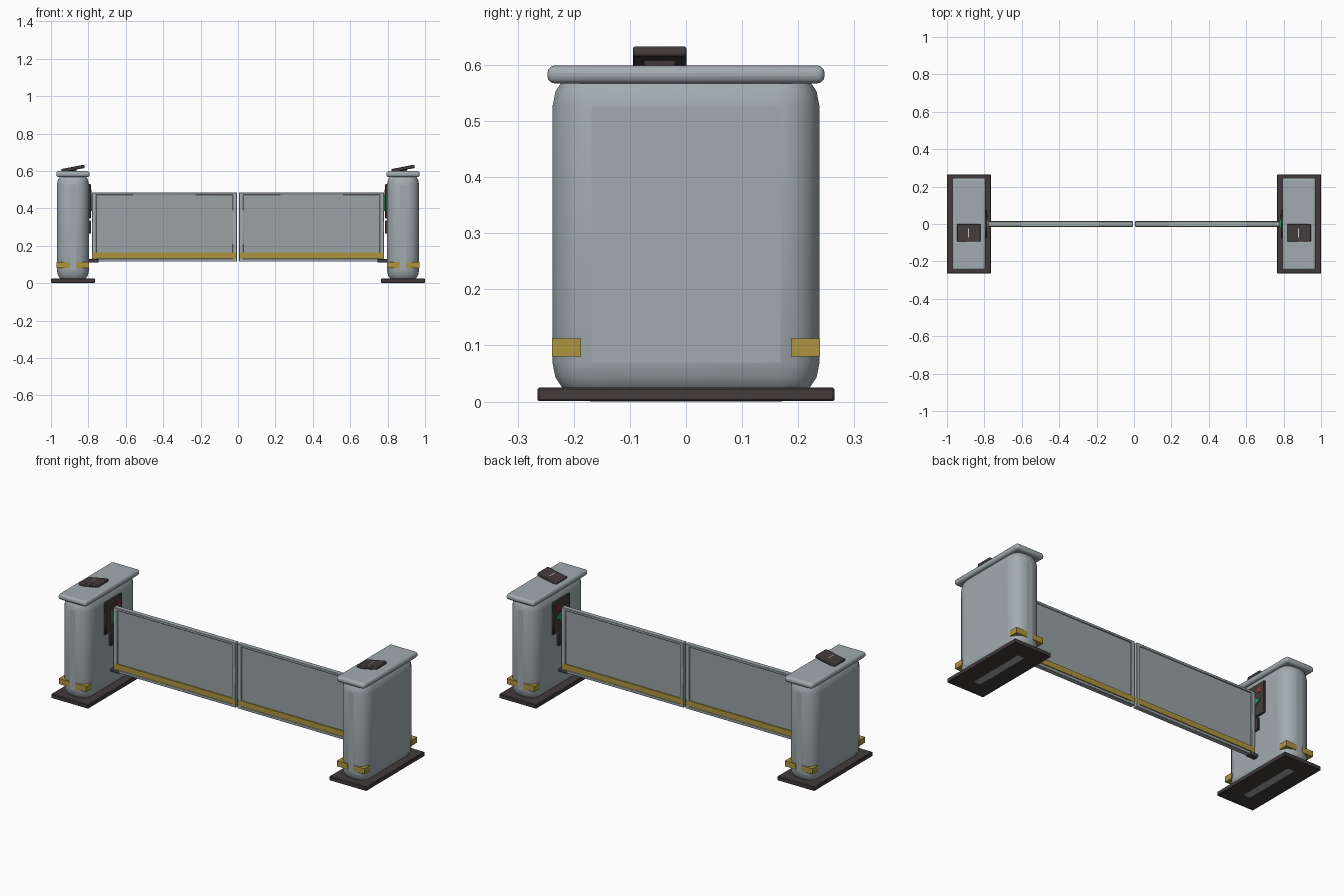
import bpy, bmesh, math
from mathutils import Matrix

old = bpy.data.objects.get("Cube")
if old:
    bpy.data.objects.remove(old, do_unlink=True)


def material(name, r, g, b):
    m = bpy.data.materials.new(name)
    m.use_nodes = True
    m.diffuse_color = (r, g, b, 1)
    m.node_tree.nodes["Principled BSDF"].inputs["Base Color"].default_value = (r, g, b, 1)
    return m


STEEL = material("cabinet grey", 0.36, 0.41, 0.43)
PANEL = material("panel grey", 0.32, 0.36, 0.375)
DARK = material("dark charcoal", 0.055, 0.045, 0.044)
YELLOW = material("warning yellow", 0.42, 0.30, 0.05)
GREEN = material("signal green", 0.03, 0.36, 0.12)
RED = material("signal red", 0.40, 0.03, 0.03)
LIGHT = material("pale grey", 0.60, 0.60, 0.60)


def finish(name, bm, mat, bevel=0, segments=2):
    mesh = bpy.data.meshes.new(name)
    bm.to_mesh(mesh)
    bm.free()
    mesh.materials.append(mat)
    ob = bpy.data.objects.new(name, mesh)
    bpy.context.collection.objects.link(ob)
    if bevel:
        mod = ob.modifiers.new("rounded edges", "BEVEL")
        mod.width, mod.segments = bevel, segments
        bpy.ops.object.select_all(action="DESELECT")
        ob.select_set(True)
        bpy.context.view_layer.objects.active = ob
        bpy.ops.object.shade_smooth_by_angle(angle=math.radians(40))
    return ob


def box(name, x, y, z, mat, bevel=0, segments=2):
    """Box given as (low, high) ranges on each axis."""
    bm = bmesh.new()
    bmesh.ops.create_cube(bm, size=1)
    for v in bm.verts:
        for i, (a, b) in enumerate((x, y, z)):
            v.co[i] = (a + b) / 2 + v.co[i] * (b - a)
    return finish(name, bm, mat, bevel, segments)


def around(c, half):
    return (c - half, c + half)


def span(side, a, b):
    """Range on x, mirrored for the right-hand side."""
    return tuple(sorted((side * a, side * b)))


def arrow(name, side, x, z, size, mat):
    """Thin triangular signal on the inner face of a cabinet."""
    bm = bmesh.new()
    bmesh.ops.create_cone(bm, cap_ends=True, segments=3, radius1=size,
                          radius2=size, depth=0.008)
    bm.transform(Matrix.Translation((side * x, 0, z)) @ Matrix.Rotation(math.pi / 2, 4, "Y"))
    return finish(name, bm, mat)


for side, word in ((-1, "right"), (1, "left")):
    cx = side * 0.8825

    # Floor plate and rounded cabinet
    box(word + "_base_plate", around(cx, 0.1175), (-0.265, 0.265), (0.001, 0.025),
        DARK, 0.003, 1)
    box(word + "_cabinet", around(cx, 0.086), (-0.238, 0.238), (0, 0.596),
        STEEL, 0.07, 4)
    box(word + "_lid", around(cx, 0.089), (-0.247, 0.247), (0.567, 0.599),
        STEEL, 0.013, 3)

    # Corner warning blocks
    for sx, xname in ((-1, "a"), (1, "b")):
        for sy, yname in ((-1, "front"), (1, "back")):
            box(f"{word}_{yname}_corner_block_{xname}", around(cx + sx * 0.053, 0.034),
                around(sy * 0.213, 0.026), (0.08, 0.112), YELLOW)

    # Tilted card reader with a pale line on its face
    tilt = math.radians(-11)
    reader = box(word + "_card_reader", (-0.063, 0.063), (-0.0475, 0.0475),
                 (-0.009, 0.009), DARK, 0.004, 2)
    line = box(word + "_reader_line", (-0.0025, 0.0025), (-0.024, 0.024),
               (0.008, 0.010), LIGHT)
    for ob in (reader, line):
        ob.location = (cx, -0.047, 0.613)
        ob.rotation_euler.y = tilt
    box(word + "_reader_mount", around(cx, 0.02), (-0.075, -0.02), (0.59, 0.612), DARK)

    # Signal display and sensor on the inner face
    box(word + "_display", span(side, 0.787, 0.80), (-0.075, 0.075), (0.345, 0.53),
        DARK, 0.003, 1)
    arrow(word + "_green_signal", side, 0.785, 0.43, 0.05, GREEN)
    box(word + "_red_signal", span(side, 0.784, 0.788), (0.025, 0.05),
        (0.475, 0.50), RED)
    box(word + "_sensor", span(side, 0.786, 0.80), (-0.03, 0.03), (0.265, 0.335),
        DARK, 0.003, 1)

    # Swing panel: infill, frame, warning stripe and bottom pivot
    inner, outer, low, high = 0.006, 0.781, 0.115, 0.485
    depth = (-0.014, 0.014)
    box(word + "_panel_infill", span(side, inner + 0.01, outer - 0.01),
        (-0.008, 0.008), (low + 0.005, high - 0.005), PANEL)
    for name, z in (("top", (high - 0.014, high)), ("bottom", (low, low + 0.016))):
        box(f"{word}_panel_{name}_rail", span(side, inner, outer), depth, z, STEEL, 0.002, 1)
    for name, x in (("inner", inner), ("outer", outer - 0.024)):
        box(f"{word}_panel_{name}_stile", span(side, x, x + 0.024), depth,
            (low, high), STEEL, 0.002, 1)
    box(word + "_panel_stripe", span(side, inner + 0.001, outer - 0.001),
        (-0.0148, 0.0148), (0.133, 0.164), YELLOW)
    box(word + "_panel_pivot", span(side, 0.745, 0.802), (-0.016, 0.016),
        (0.111, 0.13), DARK, 0.004, 2)
